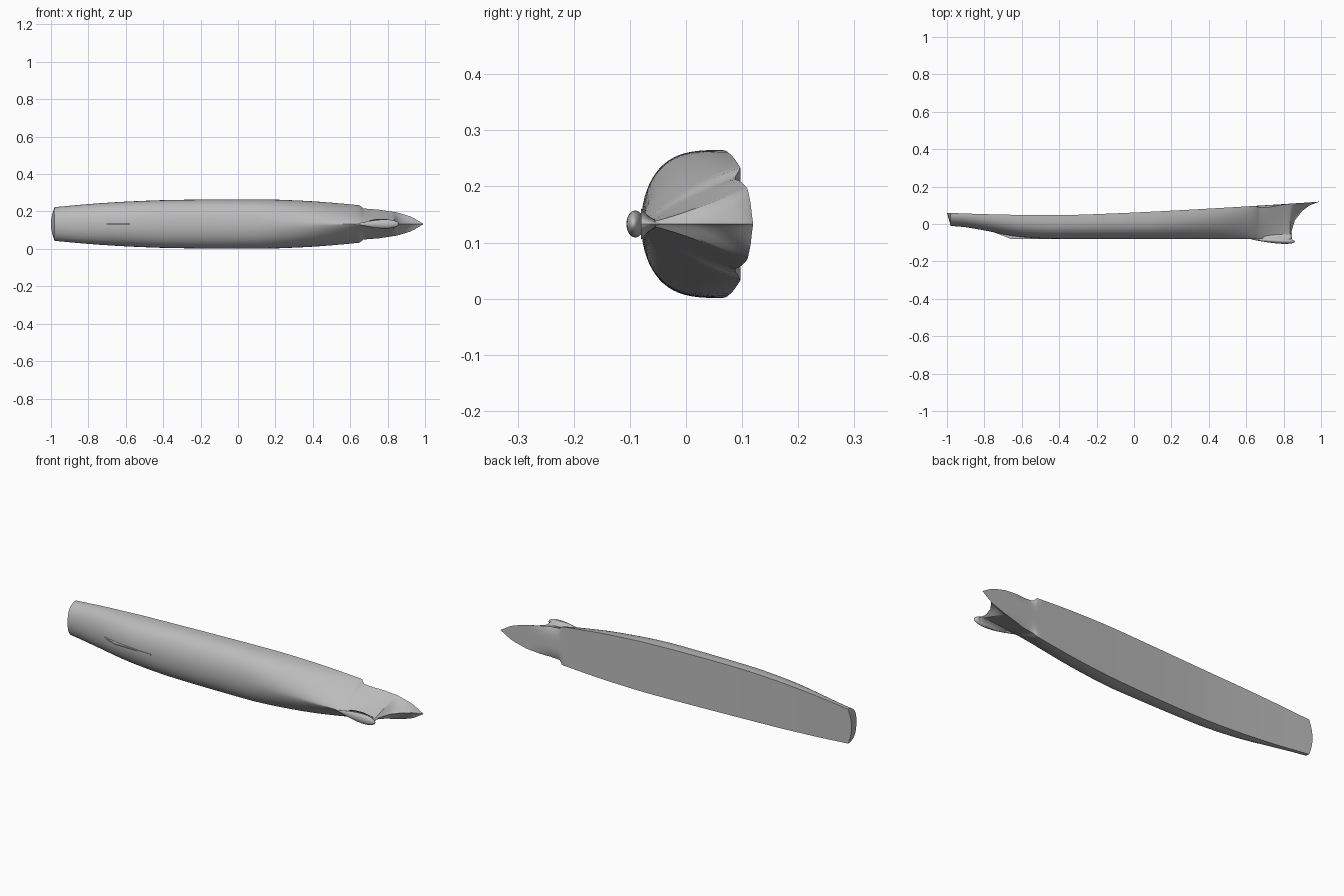
import bpy, bmesh, math

cube = bpy.data.objects.get("Cube")
if cube:
    bpy.data.objects.remove(cube)

MID = 0.133     # height of the centreline, hull lies on its side
KEEL = [(-0.98, -0.01), (-0.9, -0.017), (-0.8, -0.033), (-0.65, -0.066), (-0.5, -0.078),
        (-0.4, -0.08), (0.835, -0.08), (0.845, -0.03), (0.86, 0.02), (0.9, 0.07),
        (0.94, 0.1), (0.99, 0.119)]
BEAM = [(-0.98, 0.09), (-0.8, 0.107), (-0.6, 0.12), (-0.4, 0.128), (-0.2, 0.131), (0, 0.132),
        (0.2, 0.131), (0.4, 0.122), (0.55, 0.11), (0.65, 0.1), (0.67, 0.083), (0.75, 0.077),
        (0.85, 0.062), (0.93, 0.038), (0.99, 0.001)]
DROP = [(0.65, 0), (0.67, 0.011), (0.72, 0.013), (0.78, 0.004), (0.84, 0)]
FULL = [(-0.98, 2.2), (-0.4, 3), (0.1, 3), (0.72, 1)]
ROUND = [(0.1, 2), (0.4, 1.6), (0.72, 1), (0.86, 0.75)]


def lookup(table, x):
    """Linear interpolation in a small table, clamped at its ends."""
    if x <= table[0][0]:
        return table[0][1]
    for (x0, v0), (x1, v1) in zip(table, table[1:]):
        if x <= x1:
            return v0 + (v1 - v0) * (x - x0) / (x1 - x0)
    return table[-1][1]


def soft(table, x):
    """Averaged lookup, rounding the corners of the curve."""
    r = 0.05 if x < 0.55 else 0
    return sum(lookup(table, x + r * k) for k in (-1, 0, 1)) / 3 if x > -0.9 else lookup(table, x)


def sheer(x):
    if x < -0.4:
        return 0.047 + 0.036 * (x + 0.4) ** 2
    return 0.047 + 0.047 * (x + 0.4) ** 1.3


grey = bpy.data.materials.new("hull grey")
grey.use_nodes = True
colour = (0.5, 0.5, 0.5, 1)
grey.diffuse_color = colour
grey.node_tree.nodes["Principled BSDF"].inputs["Base Color"].default_value = colour


def finish(name, bm, angle=35):
    bmesh.ops.remove_doubles(bm, verts=bm.verts, dist=0.0001)
    bmesh.ops.recalc_face_normals(bm, faces=bm.faces)
    mesh = bpy.data.meshes.new(name)
    bm.to_mesh(mesh)
    bm.free()
    mesh.materials.append(grey)
    ob = bpy.data.objects.new(name, mesh)
    bpy.context.collection.objects.link(ob)
    bpy.ops.object.select_all(action="DESELECT")
    ob.select_set(True)
    bpy.context.view_layer.objects.active = ob
    bpy.ops.object.shade_smooth_by_angle(angle=math.radians(angle))
    return ob


def bridge(bm, a, b):
    for i in range(len(a) - 1):
        bm.faces.new((a[i], a[i + 1], b[i + 1], b[i]))


# Hull: lofted shell with deck and curved, raked transom
N = 18
stations = [-0.98 + 0.04 * i for i in range(41)] + [
    0.65, 0.66, 0.67, 0.69, 0.72, 0.75, 0.78, 0.8, 0.82, 0.835, 0.84, 0.845, 0.852,
    0.86, 0.88, 0.9, 0.92, 0.94, 0.965, 0.99]
bm = bmesh.new()
shells, decks = [], []
for x in stations:
    keel, beam = soft(KEEL, x), soft(BEAM, x)
    top = sheer(x)
    edge = max(top - lookup(DROP, x), keel + 0.0005)
    full, rnd = lookup(FULL, x), lookup(ROUND, x)
    shell, deck = [], []
    for j in range(-N, N + 1):
        t = (abs(j) / N) ** 1.7
        share = (1 - (1 - t) ** full) ** (1 / rnd)
        w = beam * share * (1 if j > 0 else -1)
        low = keel + (edge - keel) * t
        high = top + (edge - top) * share ** 3
        bulge = 0.02 * (1 - share ** 2) if x == stations[0] else 0
        rake = (high - low) / (high - keel + 0.001)
        shell.append(bm.verts.new((x - bulge * (1 - rake), low, MID + w)))
        deck.append(bm.verts.new((x - bulge, high, MID + w)))
    shells.append(shell)
    decks.append(deck)
for i in range(len(stations) - 1):
    bridge(bm, shells[i], shells[i + 1])
    bridge(bm, decks[i], decks[i + 1])
bridge(bm, shells[0], decks[0])
bridge(bm, shells[-1], decks[-1])
finish("hull", bm)

# Bulb under the bow: teardrop rings along x
bm = bmesh.new()
SIDES, RINGS = 24, 20
LENGTH = 0.24
rings = []
for i in range(RINGS + 1):
    s = (1 - math.cos(math.pi * i / RINGS)) / 2
    r = 1.62 * s ** 1.15 * (1 - s) ** 0.5 + 0.0001
    ring = []
    for k in range(SIDES + 1):
        a = math.tau * k / SIDES
        ring.append(bm.verts.new((0.62 + LENGTH * s,
                                  -0.082 - 0.012 * s + 0.026 * r * math.cos(a),
                                  MID + 0.041 * r * math.sin(a))))
    rings.append(ring)
for a, b in zip(rings, rings[1:]):
    bridge(bm, a, b)
finish("bow_bulb", bm)

# Neck that blends the bulb into the stem
bm = bmesh.new()
rows = []
for i in range(9):
    f = i / 8
    half = 0.006 + 0.022 * (1 - f) ** 2
    rows.append([bm.verts.new((0.765 + 0.08 * math.cos(math.tau * k / SIDES), -0.08 + 0.035 * f,
                               MID + half * math.sin(math.tau * k / SIDES)))
                 for k in range(SIDES + 1)])
for a, b in zip(rows, rows[1:]):
    bridge(bm, a, b)
finish("bulb_neck", bm)

# Skeg: thin wedge on the centreline under the stern
bm = bmesh.new()
outline = [(-0.76, -0.04), (-0.66, -0.079), (-0.45, -0.0805), (-0.45, -0.06), (-0.7, -0.04)]
sides = [[bm.verts.new((x, y, MID + off)) for x, y in outline] for off in (-0.003, 0.003)]
for side in sides:
    bm.faces.new(side)
bridge(bm, sides[0] + sides[0][:1], sides[1] + sides[1][:1])
finish("skeg", bm)
